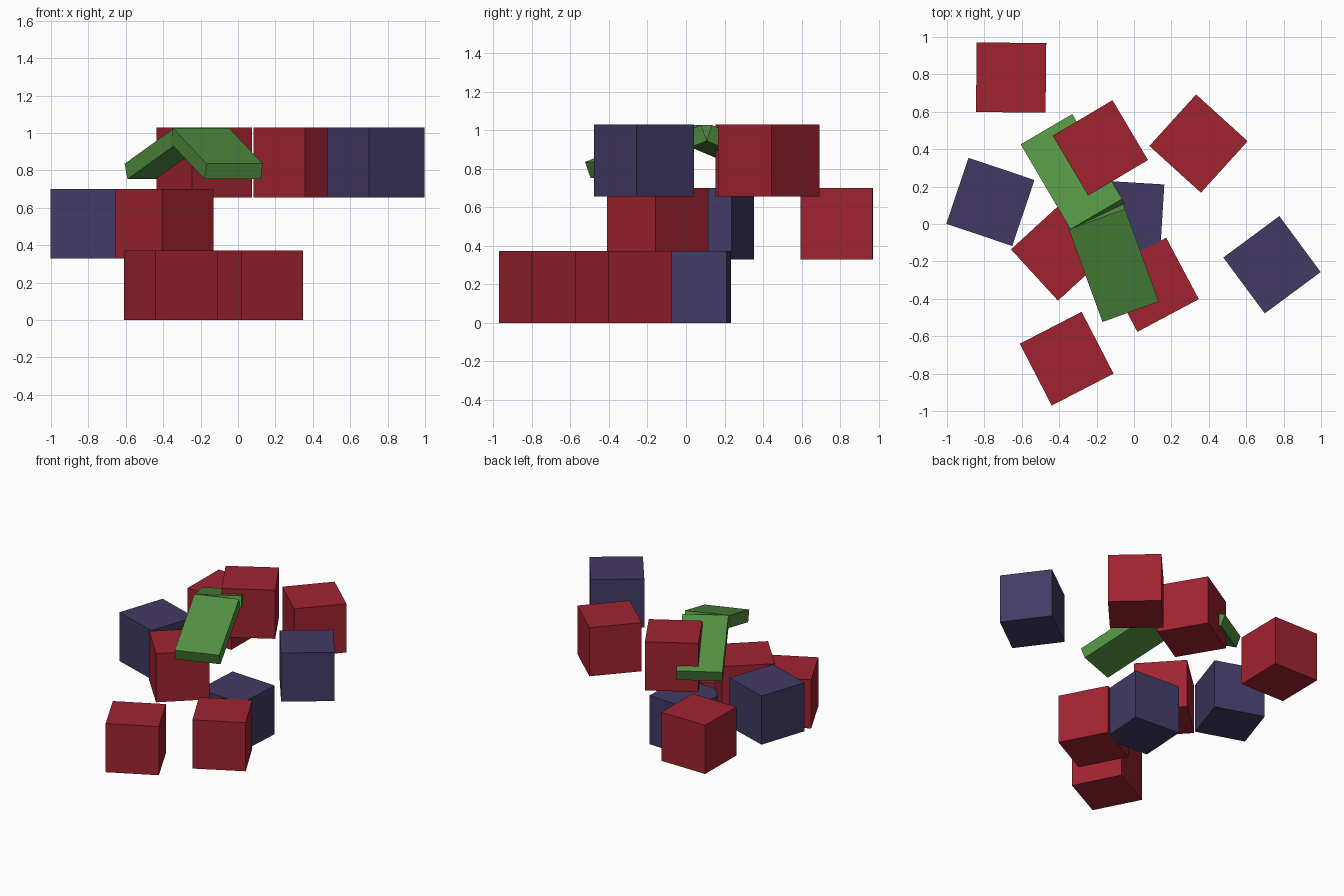
import bpy, math
from mathutils import Vector, Euler

if "Cube" in bpy.data.objects:
    bpy.data.objects.remove(bpy.data.objects["Cube"])


def material(name, r, g, b):
    """Flat colour from sRGB bytes."""
    lin = [((c / 255 + 0.055) / 1.055) ** 2.4 for c in (r, g, b)]
    m = bpy.data.materials.new(name)
    m.diffuse_color = (*lin, 1)
    m.use_nodes = True
    m.node_tree.nodes["Principled BSDF"].inputs["Base Color"].default_value = m.diffuse_color
    return m


RED = material("crimson", 160, 35, 48)
NAVY = material("dark_navy", 66, 58, 100)
GREEN = material("leaf_green", 84, 146, 66)


def box(name, loc, size, rot, mat):
    bpy.ops.mesh.primitive_cube_add(size=1, location=loc, rotation=rot)
    ob = bpy.context.object
    ob.name = name
    ob.scale = size
    bpy.ops.object.transform_apply(location=False, rotation=False, scale=True)
    ob.data.materials.append(mat)
    return ob


# Berry cubes in three layers: base height -> (x, y, turn in degrees, colour)
CUBE = 0.372
layers = {
    0.0: [(-0.36, -0.72, 27.3, RED), (0.095, -0.325, 28, RED), (-0.035, 0.037, -3.5, NAVY)],
    0.329: [(-0.395, -0.147, -47.5, RED), (-0.768, 0.118, -18.5, NAVY), (-0.657, 0.783, -0.6, RED)],
    0.656: [(-0.18, 0.407, 30.7, RED), (0.345, 0.43, 47.8, RED), (0.738, -0.218, 36.5, NAVY)],
}
for level, (z, cubes) in enumerate(layers.items()):
    for i, (x, y, turn, mat) in enumerate(cubes):
        box(f"berry_cube_{level}_{i}", (x, y, z + CUBE / 2), (CUBE,) * 3,
            (0, 0, math.radians(turn)), mat)

# Two sloping leaf slabs meeting at a ridge; local x runs uphill
SLOPE, THICK = math.radians(20), 0.088
for name, x, y, heading in (("front_leaf", -0.108, -0.222, 110), ("back_leaf", -0.335, 0.28, -59.6)):
    rot = Euler((0, -SLOPE, math.radians(heading)))
    normal = rot.to_matrix() @ Vector((0, 0, 1))
    centre = Vector((x, y, 0.931)) - normal * THICK / 2
    box(name, centre, (0.56, 0.32, THICK), rot, GREEN)
